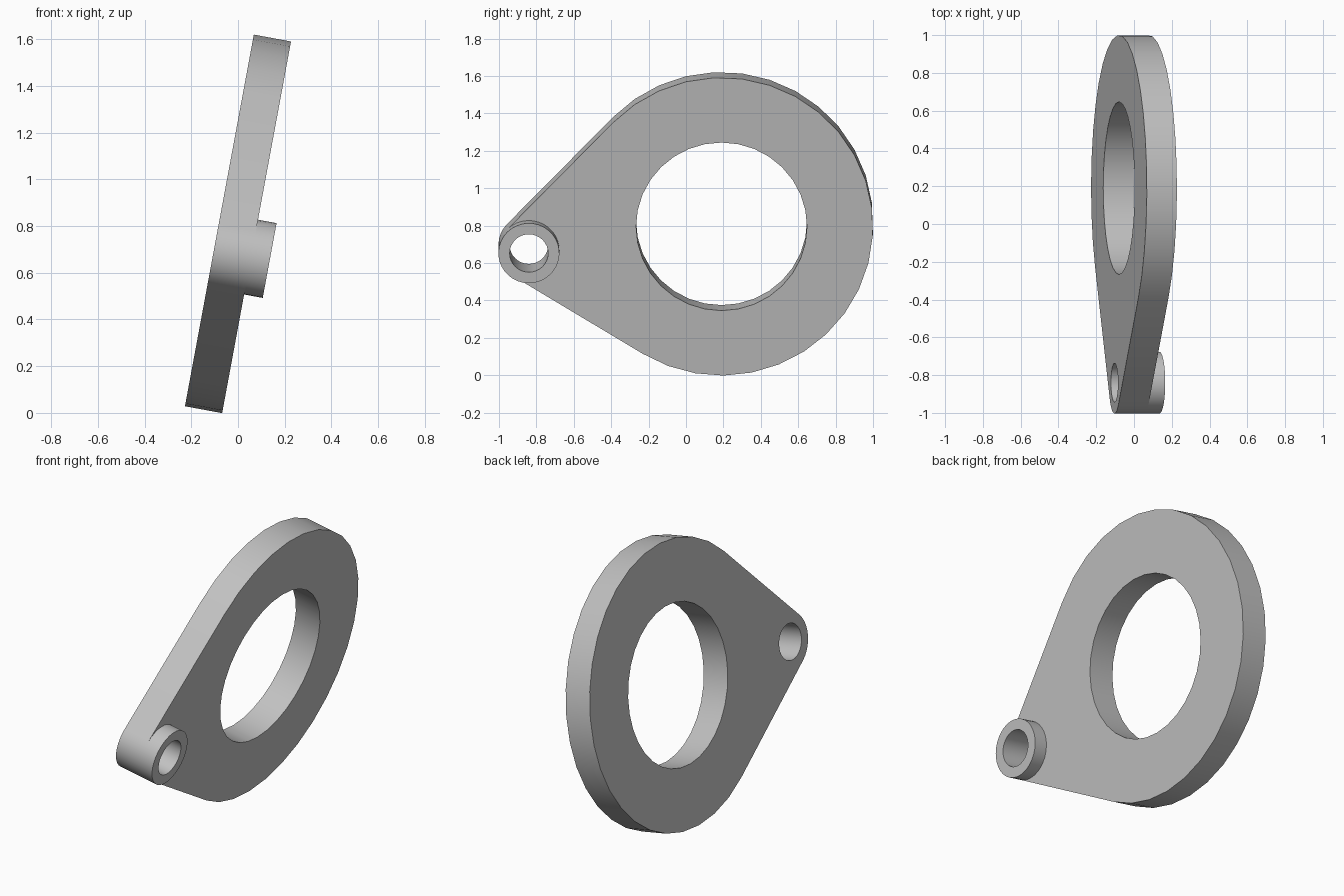
import bpy
import bmesh
from math import sin, cos, asin, atan2, hypot, radians, pi
from mathutils import Matrix, Vector

if "Cube" in bpy.data.objects:
    bpy.data.objects.remove(bpy.data.objects["Cube"], do_unlink=True)

# Main dimensions in the plane of the plate
DISC_R, BORE_R = 0.81, 0.457
BOSS_R, PIN_R = 0.163, 0.103
HALF = 0.081                       # half the plate thickness
BOSS = Vector((-1.03, -0.13))      # boss centre measured from the disc centre
ORIGIN = Vector((0, 0))
TILT = radians(10.5)

grey = bpy.data.materials.new("plain grey")
grey.use_nodes = True
colour = (0.53, 0.53, 0.53, 1)
grey.diffuse_color = colour
grey.node_tree.nodes["Principled BSDF"].inputs["Base Color"].default_value = colour

# Local x runs along world y, local y up the leaning plate, local z out of its face
FRAME = Matrix(((0, sin(TILT), cos(TILT), 0),
                (1, 0, 0, 0.19),
                (0, cos(TILT), -sin(TILT), 0.81),
                (0, 0, 0, 1)))


def arc(centre, radius, start, sweep, steps):
    """Points along an arc, both ends included."""
    return [centre + radius * Vector((cos(start + sweep * i / steps),
                                      sin(start + sweep * i / steps)))
            for i in range(steps + 1)]


def circle(centre, radius, steps=32):
    return arc(centre, radius, 0, 2 * pi, steps)[:-1]


def wall(bm, points, low, high, closed=True):
    """Upright strip of quads following the points."""
    rows = [[bm.verts.new((p.x, p.y, z)) for p in points] for z in (low, high)]
    count = len(points)
    for i in range(count if closed else count - 1):
        j = (i + 1) % count
        bm.faces.new((rows[0][i], rows[0][j], rows[1][j], rows[1][i]))


def cap(bm, loops, z):
    """Flat face bounded by an outline and any holes."""
    edges = []
    for points in loops:
        verts = [bm.verts.new((p.x, p.y, z)) for p in points]
        edges += [bm.edges.new((v, verts[i - 1])) for i, v in enumerate(verts)]
    bmesh.ops.triangle_fill(bm, edges=edges, use_beauty=True, normal=(0, 0, 1))


def finish(bm, name):
    bmesh.ops.remove_doubles(bm, verts=bm.verts, dist=0.0001)
    bmesh.ops.recalc_face_normals(bm, faces=bm.faces)
    mesh = bpy.data.meshes.new(name)
    bm.to_mesh(mesh)
    bm.free()
    mesh.materials.append(grey)
    obj = bpy.data.objects.new(name, mesh)
    obj.matrix_world = FRAME
    bpy.context.collection.objects.link(obj)
    bpy.ops.object.select_all(action="DESELECT")
    obj.select_set(True)
    bpy.context.view_layer.objects.active = obj
    bpy.ops.object.shade_smooth_by_angle(angle=radians(30))


# Teardrop outline: disc arc and boss arc joined by their common tangents
toward = atan2(BOSS.y, BOSS.x)
spread = pi / 2 - asin((DISC_R - BOSS_R) / hypot(BOSS.x, BOSS.y))
disc_arc = arc(ORIGIN, DISC_R, toward + spread, 2 * (pi - spread), 24)
boss_outer = arc(BOSS, BOSS_R, toward - spread, 2 * spread, 10)
boss_inner = arc(BOSS, BOSS_R, toward - spread, -2 * (pi - spread), 24)
bore = circle(ORIGIN, BORE_R)
pin_hole = circle(BOSS, PIN_R)

# Plate with its large bore and pin hole
bm = bmesh.new()
outline = disc_arc + boss_outer
wall(bm, outline, -HALF, HALF)
wall(bm, bore, -HALF, HALF)
wall(bm, pin_hole, -HALF, HALF)
cap(bm, [outline, bore, pin_hole], -HALF)
cap(bm, [disc_arc + boss_inner, bore], HALF)
finish(bm, "ring_plate")

# Raised boss around the pin hole
bm = bmesh.new()
rim = boss_outer + boss_inner[::-1][1:-1]
wall(bm, rim, HALF, 2 * HALF)
wall(bm, pin_hole, HALF, 2 * HALF)
cap(bm, [rim, pin_hole], 2 * HALF)
finish(bm, "pin_boss")
